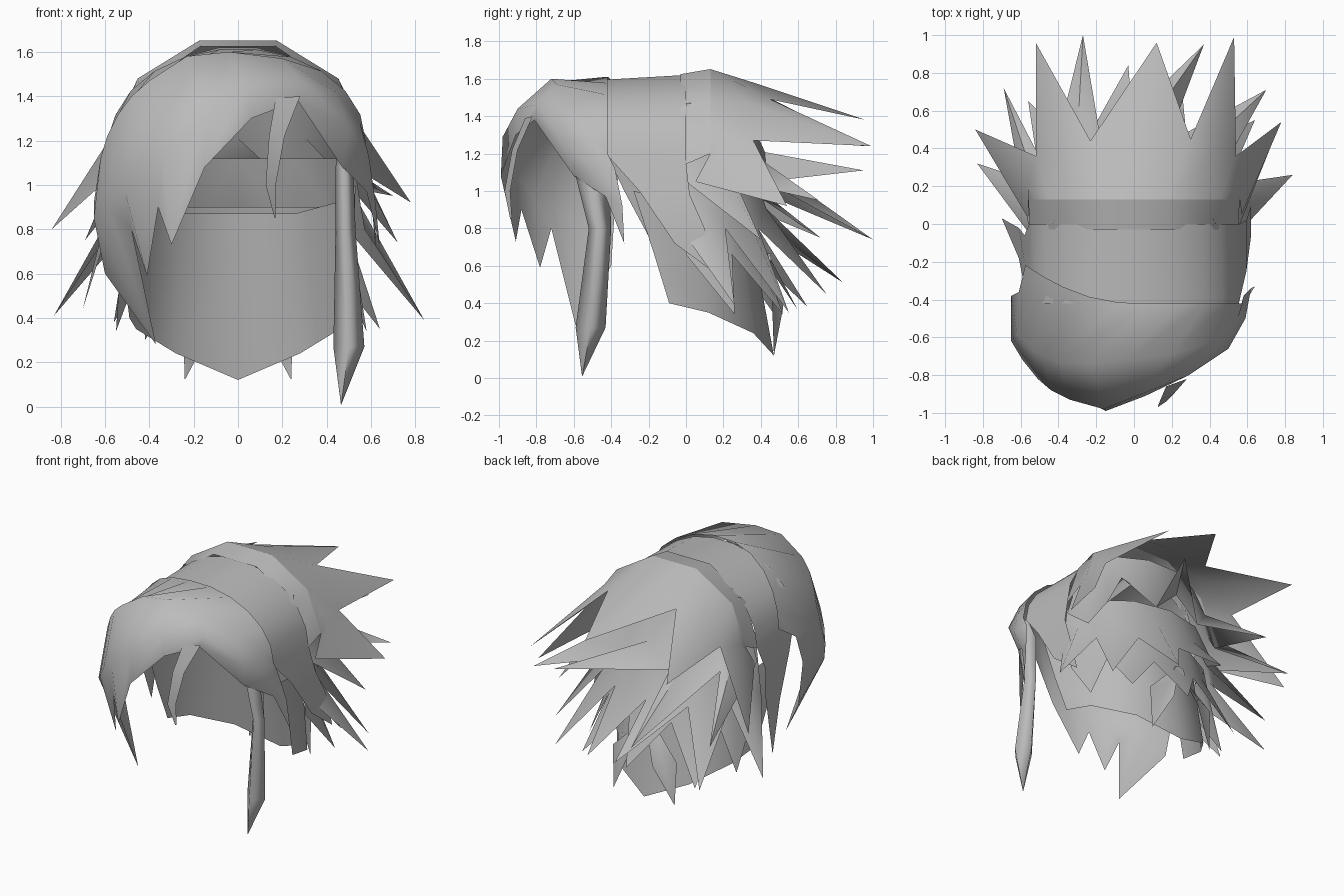
import bpy, bmesh, math
from mathutils import Vector

cube = bpy.data.objects.get("Cube")
if cube:
    bpy.data.objects.remove(cube)

GREY = (0.5, 0.5, 0.5, 1)
hair = bpy.data.materials.new("hair_grey")
hair.use_nodes = True
hair.diffuse_color = GREY
hair.node_tree.nodes["Principled BSDF"].inputs["Base Color"].default_value = GREY
HEAD = Vector((0, -.2, .9))


def finish(name, bm, angle=75):
    """Orient faces away from the head, then make a shaded object."""
    bmesh.ops.remove_doubles(bm, verts=bm.verts, dist=.001)
    bmesh.ops.recalc_face_normals(bm, faces=bm.faces)
    closed = all(not e.is_boundary for e in bm.edges)
    facing = sum(f.normal.dot(f.calc_center_median() - HEAD) * f.calc_area() for f in bm.faces)
    if facing < 0 and not closed:
        bmesh.ops.reverse_faces(bm, faces=bm.faces)
    mesh = bpy.data.meshes.new(name)
    bm.to_mesh(mesh)
    bm.free()
    mesh.materials.append(hair)
    obj = bpy.data.objects.new(name, mesh)
    bpy.context.collection.objects.link(obj)
    bpy.ops.object.select_all(action='DESELECT')
    obj.select_set(True)
    bpy.context.view_layer.objects.active = obj
    bpy.ops.object.shade_smooth_by_angle(angle=math.radians(angle))


def add_grid(bm, rows, wrap=False):
    """Skin neighbouring rows of points with quads."""
    grid = [[bm.verts.new(p) for p in row] for row in rows]
    for upper, lower in zip(grid, grid[1:]):
        count = len(upper)
        for i in range(count if wrap else count - 1):
            j = (i + 1) % count
            bm.faces.new((upper[i], upper[j], lower[j], lower[i]))


def add_tooth(bm, r0, r1, v0, v1, tip, bulge):
    """One pointed lock: root edge, valley edge and tip round a raised ridge."""
    pts = [Vector(p) for p in (r0, r1, v1, tip, v0)]
    ridge = (pts[0] + pts[1] + (pts[2] + pts[4]) * 2) / 6
    ridge += (ridge - HEAD).normalized() * bulge
    verts = [bm.verts.new(p) for p in pts]
    top = bm.verts.new(ridge)
    for i, v in enumerate(verts):
        bm.faces.new((v, verts[(i + 1) % len(verts)], top))


def arch(y, width, side, top, count):
    """Arch over the head from left to right."""
    angles = [math.pi * i / (count - 1) for i in range(count)]
    return [(width * math.cos(t), y, side + (top - side) * math.sin(t)) for t in angles]


def ring(width, depth, z, count, y=0):
    """Half ring round the back of the head from left to right."""
    angles = [math.pi * i / (count - 1) for i in range(count)]
    return [(width * math.cos(t), y + depth * math.sin(t), z) for t in angles]


def skirt(name, roots, valleys, tips, bulge=.04):
    bm = bmesh.new()
    for i, tip in enumerate(tips):
        add_tooth(bm, roots[i], roots[i + 1], valleys[i], valleys[i + 1], tip, bulge)
    finish(name, bm)


def sheet(name, rows):
    bm = bmesh.new()
    add_grid(bm, rows)
    finish(name, bm)


# Swept fringe: slanted crown edge, brow bulge, lower bulge and pointed hem
crown = [(x, y + .2 * (min(x, 0) / .57) ** 2, z) for x, y, z in arch(-.42, .575, 1.2, 1.615, 12)]
brow = [(.58, -.38, 1.12), (.55, -.5, 1.28), (.44, -.62, 1.42), (.2, -.69, 1.57), (-.04, -.72, 1.6),
        (-.23, -.74, 1.58), (-.4, -.73, 1.47), (-.48, -.7, 1.4), (-.54, -.66, 1.32), (-.59, -.62, 1.22),
        (-.62, -.58, 1.12), (-.61, -.36, 1.1)]
cheek = [(.62, -.34, .92), (.59, -.5, 1.13), (.5, -.66, 1.26), (.29, -.8, 1.46), (.04, -.9, 1.44),
         (-.16, -.98, 1.29), (-.34, -.93, 1.14), (-.44, -.88, 1.06), (-.51, -.82, .97), (-.59, -.72, .9),
         (-.65, -.62, .85), (-.65, -.38, .92)]
hem = [(.64, -.33, .72), (.58, -.43, .97), (.47, -.6, 1.08), (.27, -.81, 1.38), (.06, -.91, 1.3),
       (-.15, -.99, 1.08), (-.3, -.91, .73), (-.36, -.88, .9), (-.41, -.78, .59), (-.48, -.72, .8),
       (-.37, -.59, .28), (-.6, -.4, .6)]
sheet("fringe", [crown, brow, cheek, hem])

# Thin strand falling over the forehead
sheet("forehead_strand", [
    [(.17, -.86, 1.39), (.28, -.82, 1.4)], [(.14, -.93, 1.22), (.21, -.9, 1.22)],
    [(.125, -.97, 1), (.17, -.94, 1)], [(.165, -.94, .85), (.17, -.93, .85)]])

# Long side lock: a tapered four-sided tube
bm = bmesh.new()
add_grid(bm, [[(x + w, y, z), (x, y + d, z), (x - w, y, z), (x, y - d, z)] for x, y, z, w, d in (
    (.47, -.52, 1.26, .01, .02), (.48, -.5, 1.08, .04, .09), (.485, -.46, .8, .045, .06),
    (.5, -.51, .27, .07, .08), (.465, -.555, .01, .001, .001))], wrap=True)
finish("long_side_lock", bm, 180)

# Band over the crown, running down into a lock on each side
left_tip, right_tip = (.62, .17, .55), (-.7, .03, .44)
band = []
for y, side, low, lower in ((-.42, 1.19, (-.25, 1), (-.06, .72)), (-.22, 1.17, (-.12, 1), (.02, .75)),
                            (0, 1.15, (.02, .98), (.1, .8))):
    left = [left_tip, (.62, *lower), (.595, *low)]
    right = [(-.58, low[0] - .08, low[1]), (-.61, lower[0] - .12, lower[1]), right_tip]
    band.append(left + arch(y, .555, side, 1.6 + .06 * (y + .42), 12) + right)
sheet("crown_band", band)

# Crown cap, rising to the back, with broad spikes swept back
rear = arch(.13, .56, 1.2, 1.675, 6)
sheet("crown_cap", [arch(-.03, .55, 1.13, 1.65, 6), rear])
skirt("crown_spikes", rear,
      [(.57, .05, 1.05), (.54, .36, 1.27), (.3, .45, 1.49), (-.23, .44, 1.5), (-.52, .36, 1.28), (-.56, .03, 1.05)],
      [(.78, .54, .92), (.53, .99, 1.24), (.12, .96, 1.38), (-.52, .96, 1.24), (-.84, .5, .8)])

# Layered spikes under the cap
skirt("upper_spikes", ring(.43, .32, 1.47, 6), ring(.56, .45, 1.05, 6),
      [(.72, .4, .74), (.7, .71, .95), (.37, .95, 1.11), (-.27, 1, .74), (-.69, .72, .75)])
skirt("middle_spikes", ring(.52, .41, 1.12, 7, -.05), ring(.57, .48, .8, 7, -.03),
      [(.84, .26, .39), (.64, .55, .35), (.25, .75, .45), (-.03, .84, .51), (-.56, .65, .38), (-.83, .32, .41)])
skirt("lower_spikes", ring(.5, .36, .9, 6), ring(.53, .42, .66, 6),
      [(.58, .26, .34), (.45, .52, .34), (.05, .6, .36), (-.42, .5, .3), (-.55, .22, .34)], .02)

# Nape sheet, raised at the temples and flaring out at the bottom
sheet("nape", [
    [(x, y, z + .13 * (x / .53) ** 6) for x, y, z in ring(.53, .62, .87, 7, -.28)],
    ring(.52, .54, .66, 7, -.17),
    [(s * x, y, z) for s, x, y, z in (
        (1, .49, -.09, .4), (1, .46, .12, .35), (1, .28, .36, .24), (1, 0, .47, .12),
        (-1, .28, .36, .24), (-1, .46, .12, .35), (-1, .49, -.09, .4))]])

# Small tied tail: a round tie and two flat blades
bm = bmesh.new()
bmesh.ops.create_cone(bm, cap_ends=True, segments=8, radius1=.045, radius2=.045, depth=.07)
bmesh.ops.rotate(bm, verts=bm.verts, matrix=Vector((0, 1, 0)).to_track_quat('Z', 'Y').to_matrix())
bmesh.ops.translate(bm, verts=bm.verts, vec=(0, .42, .62))
finish("hair_tie", bm, 30)
for name, side in (("left_tail", 1), ("right_tail", -1)):
    skirt(name, [(0, .45, .64), (side * .05, .42, .62)],
          [(side * .1, .52, .38), (side * .25, .46, .42)], [(side * .24, .47, .12)], .01)
